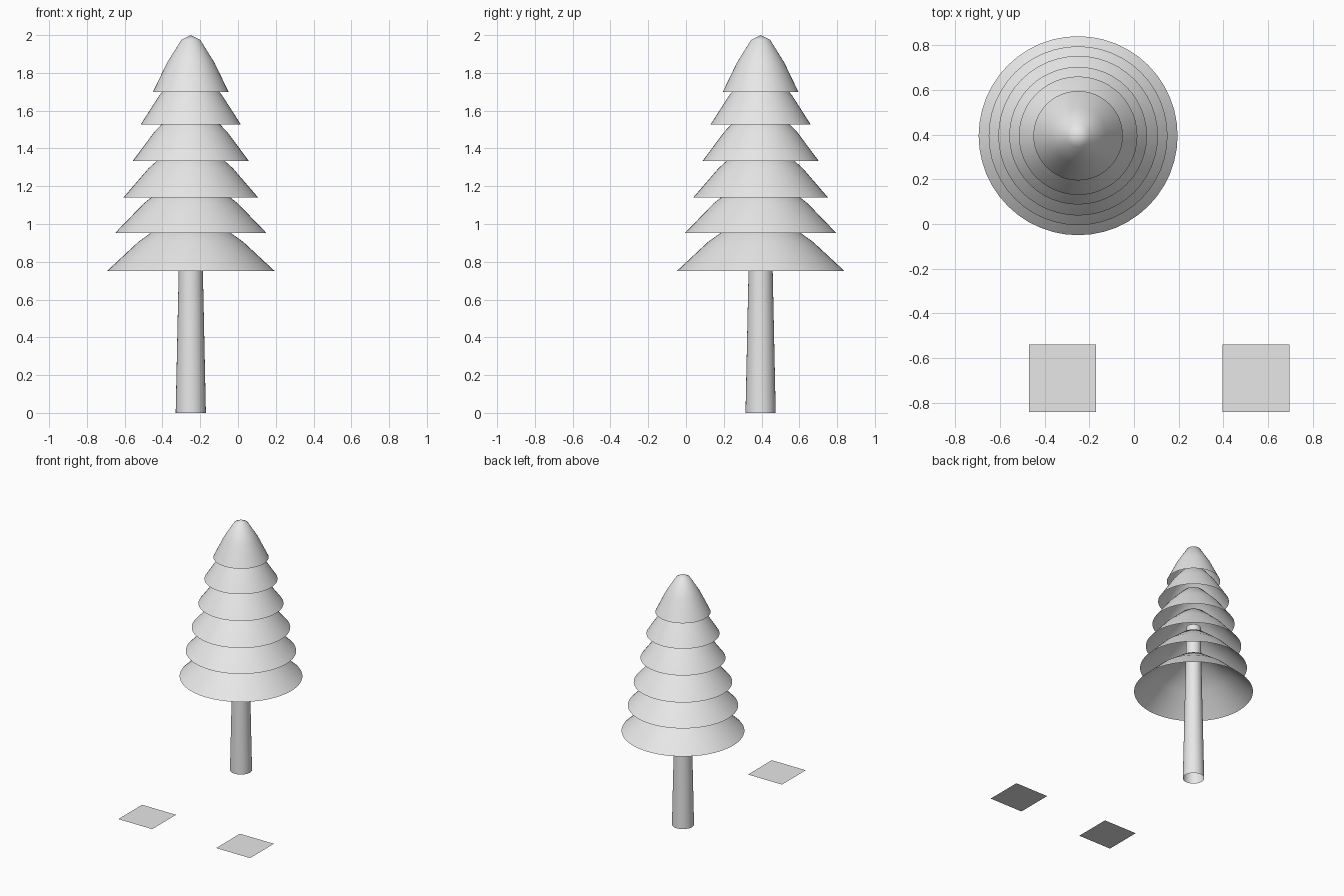
import bpy
import bmesh
import math

SIDES = 48
TREE_X, TREE_Y = -0.25, 0.395

cube = bpy.data.objects.get("Cube")
if cube:
    bpy.data.objects.remove(cube, do_unlink=True)

# One plain grey for everything
grey = bpy.data.materials.new("light_grey")
grey.use_nodes = True
colour = (0.8, 0.8, 0.8, 1.0)
grey.diffuse_color = colour
grey.node_tree.nodes["Principled BSDF"].inputs["Base Color"].default_value = colour


def add_object(name, bm, location):
    mesh = bpy.data.meshes.new(name)
    bm.to_mesh(mesh)
    bm.free()
    mesh.materials.append(grey)
    obj = bpy.data.objects.new(name, mesh)
    obj.location = location
    bpy.context.collection.objects.link(obj)
    return obj


def lathe(name, profile, location):
    """Spin a (radius, height) profile, bottom to top, into an open shell."""
    bm = bmesh.new()
    verts = [bm.verts.new((r, 0, z)) for r, z in profile]
    edges = [bm.edges.new(pair) for pair in zip(verts, verts[1:])]
    bmesh.ops.spin(bm, geom=verts + edges, cent=(0, 0, 0), axis=(0, 0, 1),
                   angle=math.tau, steps=SIDES, use_duplicate=False)
    bmesh.ops.remove_doubles(bm, verts=bm.verts, dist=0.0005)
    bm.normal_update()
    # Outside faces look away from the axis
    if sum(f.normal.dot(f.calc_center_median()) for f in bm.faces) < 0:
        bmesh.ops.reverse_faces(bm, faces=bm.faces)
    obj = add_object(name, bm, location)
    for polygon in obj.data.polygons:
        polygon.use_smooth = True
    return obj


# Trunk: tapered open tube
lathe("trunk", [(0.08, 0), (0.064, 0.75), (0.054, 1.3)], (TREE_X, TREE_Y, 0))

# Foliage: the same hollow, round-tipped cone at shrinking radii
cone = [(1.0, 0), (0.625, 0.155), (0.25, 0.275), (0, 0.3)]
tiers = [(0.445, 0.75), (0.4, 0.953), (0.357, 1.14),
         (0.308, 1.333), (0.265, 1.527), (0.2, 1.7)]
for i, (radius, base) in enumerate(tiers):
    profile = [(r * radius, z) for r, z in cone]
    lathe(f"foliage_tier_{i + 1}", profile, (TREE_X, TREE_Y, base))

# Two flat square tiles in front of the tree
for name, x in (("right_tile", -0.32), ("left_tile", 0.545)):
    bm = bmesh.new()
    bmesh.ops.create_grid(bm, x_segments=1, y_segments=1, size=0.15)
    add_object(name, bm, (x, -0.69, 0.02))
